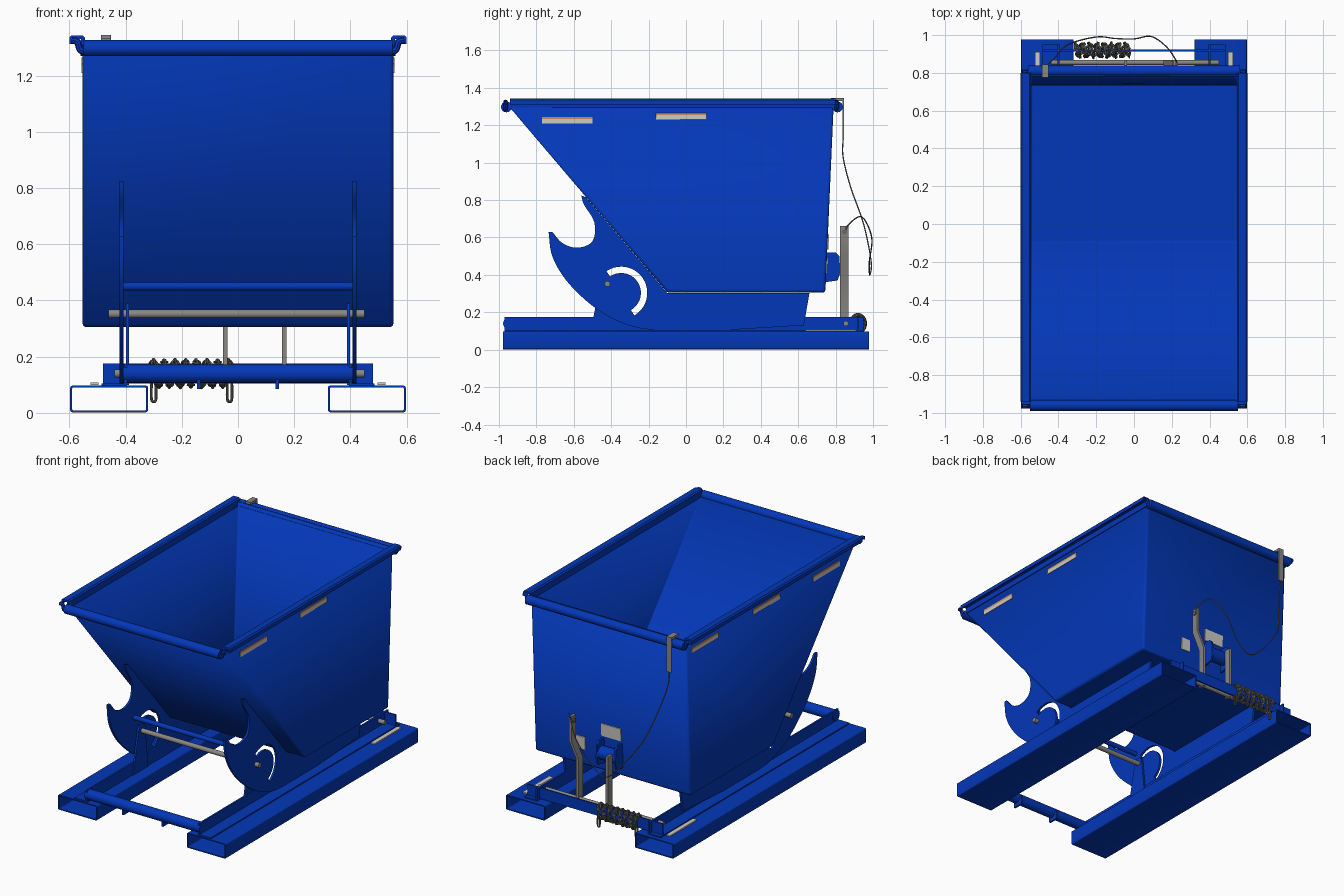
import bpy, math
from mathutils import Matrix, Vector

if "Cube" in bpy.data.objects:
    bpy.data.objects.remove(bpy.data.objects["Cube"], do_unlink=True)


def material(name, rgb):
    m = bpy.data.materials.new(name)
    m.use_nodes = True
    m.diffuse_color = (*rgb, 1)
    m.node_tree.nodes["Principled BSDF"].inputs["Base Color"].default_value = (*rgb, 1)
    return m


BLUE = material("blue paint", (0.001, 0.039, 0.48))
STEEL = material("bare steel", (0.25, 0.245, 0.23))
DARK = material("dark chain steel", (0.14, 0.14, 0.13))
LABEL = material("label grey", (0.62, 0.6, 0.57))
ORANGE = material("label orange", (0.6, 0.27, 0.1))


def finish(obj, name, mat):
    obj.name = name
    obj.data.materials.clear()
    obj.data.materials.append(mat)
    return obj


def box(name, x, y, z, mat=BLUE):
    """Box from (low, high) pairs."""
    bpy.ops.mesh.primitive_cube_add(size=1, location=[sum(p) / 2 for p in (x, y, z)])
    o = bpy.context.object
    o.scale = [p[1] - p[0] for p in (x, y, z)]
    return finish(o, name, mat)


def rod(name, x0, x1, y, z, r, mat=BLUE):
    """Round bar along x."""
    bpy.ops.mesh.primitive_cylinder_add(vertices=20, radius=r, depth=x1 - x0,
                                        location=((x0 + x1) / 2, y, z),
                                        rotation=(0, math.pi / 2, 0))
    return finish(bpy.context.object, name, mat)


def to_mesh(curve, name, mat):
    o = bpy.data.objects.new(name, curve)
    bpy.context.collection.objects.link(o)
    bpy.ops.object.select_all(action='DESELECT')
    o.select_set(True)
    bpy.context.view_layer.objects.active = o
    bpy.ops.object.convert(target='MESH')
    return finish(bpy.context.object, name, mat)


def plate(name, loops, axis, centre, thick, mat=BLUE):
    """Flat outline (later loops are holes) extruded along x or y."""
    c = bpy.data.curves.new(name, 'CURVE')
    c.dimensions, c.fill_mode, c.extrude = '2D', 'BOTH', thick / 2
    for pts in loops:
        s = c.splines.new('POLY')
        s.points.add(len(pts) - 1)
        for p, (u, v) in zip(s.points, pts):
            p.co = (u, v, 0, 1)
        s.use_cyclic_u = True
    o = to_mesh(c, name, mat)
    if axis == 'X':
        o.matrix_world = Matrix(((0, 0, 1, centre), (1, 0, 0, 0), (0, 1, 0, 0), (0, 0, 0, 1)))
    else:
        o.matrix_world = Matrix(((1, 0, 0, 0), (0, 0, -1, centre), (0, 1, 0, 0), (0, 0, 0, 1)))
    return o


def smooth(pts, n=6):
    """Catmull-Rom curve through the points."""
    pts = [Vector(p) for p in pts]
    q = [2 * pts[0] - pts[1]] + pts + [2 * pts[-1] - pts[-2]]
    out = []
    for a, b, c, d in zip(q, q[1:], q[2:], q[3:]):
        for i in range(n):
            t = i / n
            out.append(0.5 * (2 * b + (c - a) * t + (2 * a - 5 * b + 4 * c - d) * t ** 2
                              + (3 * b - a - 3 * c + d) * t ** 3))
    return out + [pts[-1]]


def wire(name, pts, r, mat):
    c = bpy.data.curves.new(name, 'CURVE')
    c.dimensions, c.bevel_depth, c.bevel_resolution = '3D', r, 2
    s = c.splines.new('POLY')
    s.points.add(len(pts) - 1)
    for p, co in zip(s.points, pts):
        p.co = (*co, 1)
    return to_mesh(c, name, mat)


def round_rect(x0, x1, z0, z1, r):
    out = []
    for cx, cz, a in ((x1 - r, z1 - r, 0), (x0 + r, z1 - r, 90),
                      (x0 + r, z0 + r, 180), (x1 - r, z0 + r, 270)):
        for k in range(4):
            t = math.radians(a + 30 * k)
            out.append((cx + r * math.cos(t), cz + r * math.sin(t)))
    return out


# Hopper: open-topped sheet shell with a sloping front, thickened inwards
W = 0.553
side = [(-0.955, 1.31), (-0.10, 0.305), (0.745, 0.305), (0.79, 1.32)]
verts = [(x, y, z) for x in (-W, W) for y, z in side]
me = bpy.data.meshes.new("hopper")
me.from_pydata(verts, [], [(3, 2, 1, 0), (4, 5, 6, 7), (1, 5, 4, 0), (2, 6, 5, 1), (3, 7, 6, 2)])
hopper = bpy.data.objects.new("hopper", me)
bpy.context.collection.objects.link(hopper)
finish(hopper, "hopper", BLUE)
bev = hopper.modifiers.new("rounded folds", 'BEVEL')
bev.width, bev.segments = 0.014, 3
sol = hopper.modifiers.new("sheet", 'SOLIDIFY')
sol.thickness = 0.008

# Rolled rim
rod("front_rim", -0.55, 0.55, -0.96, 1.298, 0.029)
rod("back_rim", -0.56, 0.56, 0.81, 1.298, 0.029)
for s, tag in ((1, "left"), (-1, "right")):
    lip = [(0.545, 1.295), (0.545, 1.335), (0.553, 1.343), (0.592, 1.343), (0.6, 1.335),
           (0.6, 1.312), (0.592, 1.312), (0.59, 1.33), (0.558, 1.33), (0.558, 1.295)]
    plate(tag + "_rim", [[(s * x, z) for x, z in lip]], 'Y', -0.07, 1.74)
    for y, end in ((-0.965, "front"), (0.805, "back")):
        curl = [(s * 0.53, y, 1.285), (s * 0.56, y, 1.29), (s * 0.572, y, 1.32), (s * 0.592, y, 1.325)]
        wire(f"{tag}_{end}_rim_curl", smooth(curl), 0.012, BLUE)

# Rocker side plates with curved slot
belly = smooth([(-0.735, 0.63), (-0.715, 0.5), (-0.64, 0.37), (-0.52, 0.25), (-0.4, 0.17),
                (-0.28, 0.123), (-0.15, 0.105), (0.1, 0.1), (0.63, 0.13)])
hook = smooth([(-0.56, 0.825), (-0.545, 0.775), (-0.49, 0.68), (-0.5, 0.58), (-0.58, 0.545),
               (-0.66, 0.57), (-0.715, 0.63)])
outline = belly + [(0.66, 0.303), (-0.1, 0.303), (-0.535, 0.815)] + hook


def arc(r, a0, a1, n=20):
    return [(-0.347 + r * math.cos(math.radians(a0 + (a1 - a0) * i / n)),
             0.304 + r * math.sin(math.radians(a0 + (a1 - a0) * i / n))) for i in range(n + 1)]


slot = arc(0.14, -60, 124) + arc(0.106, 124, -60)
for s, tag in ((1, "left"), (-1, "right")):
    plate(tag + "_rocker", [outline, slot], 'X', s * 0.415, 0.014)
    # Fork pocket, rail and pivot upright on each side
    tube = plate(tag + "_fork_pocket", [round_rect(0.32, 0.597, 0.002, 0.097, 0.008),
                                        round_rect(0.327, 0.59, 0.009, 0.09, 0.004)], 'Y', 0, 1.955)
    if s < 0:
        tube.location.x = -0.917
    angle = [(0.395, 0.097), (0.485, 0.097), (0.485, 0.105), (0.406, 0.105), (0.406, 0.175), (0.395, 0.175)]
    plate(tag + "_rail", [[(s * x, z) for x, z in angle]], 'Y', -0.01, 1.92)
    plate(tag + "_pivot_upright", [[(-0.51, 0.1), (-0.36, 0.1), (-0.39, 0.37), (-0.405, 0.39),
                                    (-0.44, 0.39), (-0.455, 0.37)]], 'X', s * 0.393, 0.012)

# Cross members
rod("pivot_rod", -0.46, 0.45, -0.42, 0.352, 0.015, STEEL)
rod("rocker_cross_bar", -0.41, 0.41, -0.47, 0.45, 0.015)
rod("front_cross_bar", -0.41, 0.41, -0.945, 0.14, 0.033)
box("back_cross_bar", (-0.48, 0.48), (0.914, 0.924), (0.105, 0.175))
rod("back_rod", -0.44, 0.45, 0.855, 0.14, 0.014, STEEL)
for x in (-0.14, 0.14):
    box("front_tab", (x - 0.006, x + 0.006), (-0.97, -0.9), (0.085, 0.14))


# Latch: levers and bracket
def lever(name, path, w):
    right = [(x + w, z) for x, z in path]
    left = [(x - w, z) for x, z in reversed(path)]
    plate(name, [right + left], 'Y', 0.847, 0.045, STEEL)


lever("tall_lever", [(0.165, 0.13), (0.165, 0.4), (0.215, 0.5), (0.215, 0.66)], 0.008)
lever("short_lever", [(-0.045, 0.13), (-0.045, 0.47)], 0.008)
rod("lever_eye", 0.2, 0.23, 0.847, 0.63, 0.014, DARK)
for x in (-0.07, 0.06):
    plate("latch_cheek", [[(0.74, 0.36), (0.81, 0.37), (0.825, 0.41), (0.82, 0.5), (0.8, 0.52), (0.74, 0.52)]],
          'X', x, 0.012)
rod("latch_barrel", -0.07, 0.06, 0.782, 0.44, 0.042)

# Strap over the back rim and release cable
box("strap_top", (-0.488, -0.452), (0.775, 0.845), (1.33, 1.345), STEEL)
box("strap_drop", (-0.488, -0.452), (0.838, 0.845), (1.12, 1.34), STEEL)
cable = smooth([(-0.47, 0.84, 1.13), (-0.46, 0.84, 1.03), (-0.42, 0.88, 0.87), (-0.35, 0.95, 0.67),
                (-0.2, 0.99, 0.47), (-0.1, 0.982, 0.4), (0.0, 0.98, 0.47), (0.09, 0.993, 0.6),
                (0.17, 0.94, 0.71), (0.22, 0.87, 0.67), (0.22, 0.85, 0.63)])
wire("release_cable", cable, 0.0035, DARK)

# Chain wound round the back bar
links = []
COUNT = 84
for i in range(COUNT):
    a = i / COUNT * math.tau * 7.5
    pos = Vector((-0.31 + 0.285 * i / COUNT, 0.92 + 0.033 * math.cos(a), 0.14 + 0.041 * math.sin(a)))
    along = Vector((0.006, -0.033 * math.sin(a), 0.041 * math.cos(a)))
    bpy.ops.mesh.primitive_torus_add(major_radius=0.011, minor_radius=0.0045,
                                     major_segments=12, minor_segments=6)
    o = bpy.context.object
    o.matrix_world = (Matrix.Translation(pos) @ along.to_track_quat('X', 'Z').to_matrix().to_4x4()
                      @ Matrix.Rotation(math.pi / 2 * (i % 2), 4, 'X') @ Matrix.Diagonal((1.6, 1, 1, 1)))
    links.append(o)
bpy.ops.object.select_all(action='DESELECT')
for o in links:
    o.select_set(True)
bpy.ops.object.join()
finish(bpy.context.object, "chain", DARK)
for x in (-0.3, -0.03):
    wire("chain_hook", smooth([(x - 0.008, 0.93, 0.11), (x - 0.008, 0.93, 0.05), (x, 0.93, 0.04),
                               (x + 0.008, 0.93, 0.05), (x + 0.008, 0.93, 0.11)]), 0.005, DARK)

# Labels on the sides, back wall and pockets
for s, spots in ((1, ((-0.635, 1.21), (-0.025, 1.23))),
                 (-1, ((-0.635, 1.21), (-0.025, 1.23), (0.6, 1.22)))):
    x = sorted((s * 0.55, s * 0.557))
    for y, z in spots:
        box("side_label", x, (y - 0.135, y + 0.135), (z, z + 0.024), LABEL)
        box("side_label_stripe", x, (y - 0.135, y + 0.135), (z + 0.024, z + 0.035), ORANGE)
    box("pocket_label", sorted((s * 0.497, s * 0.525)), (0.64, 0.91), (0.1, 0.108), LABEL)
for x, z, w, h in ((0.0, 0.575, 0.07, 0.04), (0.22, 0.45, 0.032, 0.04)):
    y = 0.747 + 0.045 * (z - 0.305)
    plaque = box("back_label", (x - w, x + w), (y - 0.004, y + 0.004), (z - h, z + h), LABEL)
    plaque.rotation_euler.x = -0.045

# Smooth round parts, keep folds sharp
bpy.ops.object.select_all(action='DESELECT')
for o in bpy.context.scene.objects:
    if o.type == 'MESH':
        o.select_set(True)
        bpy.context.view_layer.objects.active = o
bpy.ops.object.shade_smooth_by_angle(angle=math.radians(35))
